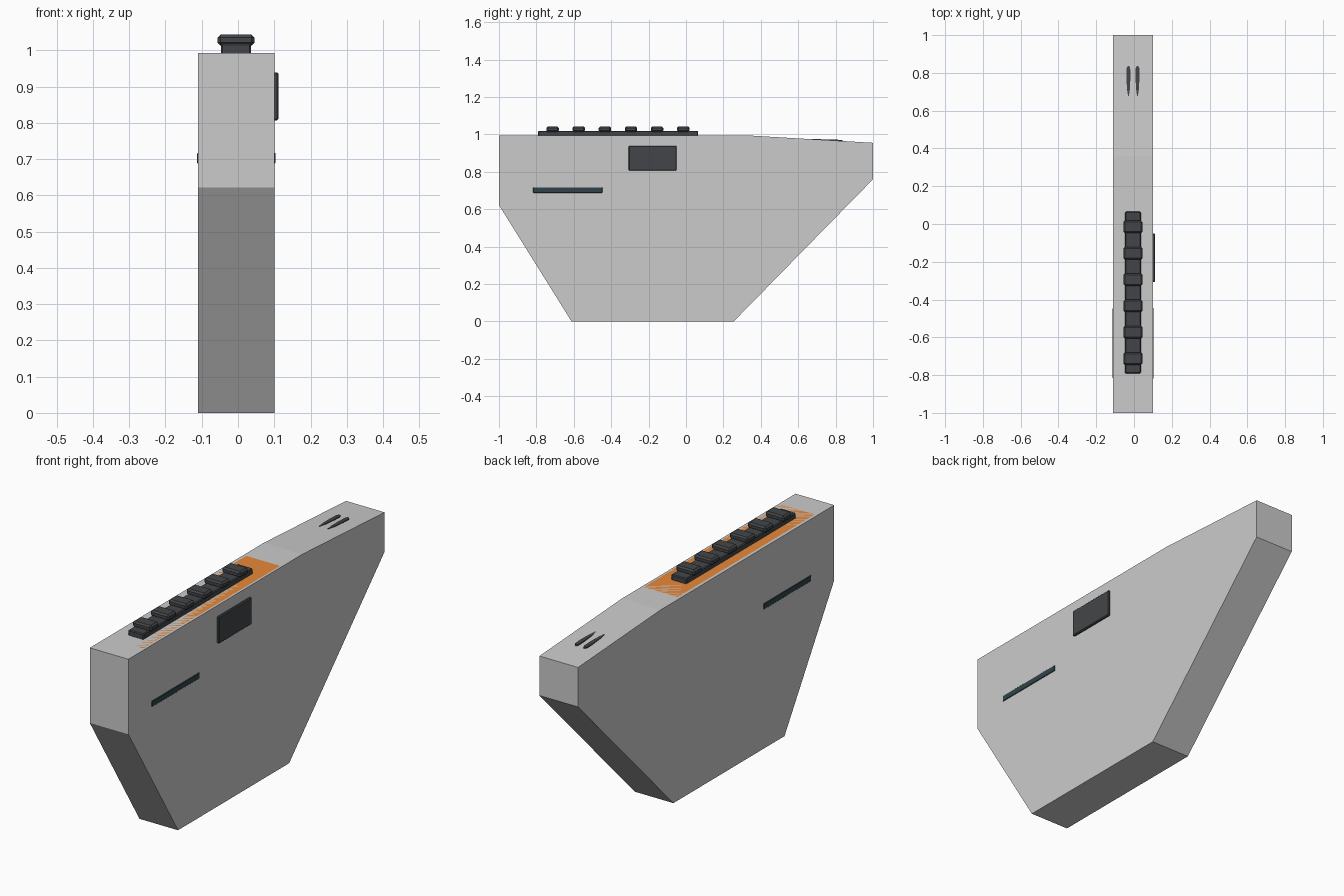
import bpy, bmesh

if "Cube" in bpy.data.objects:
    bpy.data.objects.remove(bpy.data.objects["Cube"])


def material(name, color):
    m = bpy.data.materials.new(name)
    m.diffuse_color = (*color, 1)
    m.use_nodes = True
    m.node_tree.nodes["Principled BSDF"].inputs["Base Color"].default_value = m.diffuse_color
    return m


DARK = material("dark_polymer", (0.055, 0.06, 0.065))
TEAL = material("dark_slot", (0.03, 0.055, 0.065))
ORANGE = material("orange_insert", (0.8, 0.25, 0.04))


def finish(name, bm, mat=None):
    bmesh.ops.recalc_face_normals(bm, faces=bm.faces)
    mesh = bpy.data.meshes.new(name)
    bm.to_mesh(mesh)
    bm.free()
    obj = bpy.data.objects.new(name, mesh)
    bpy.context.collection.objects.link(obj)
    if mat:
        mesh.materials.append(mat)
    return obj


def box(name, x, y, z, mat, bevel=0.0):
    """Box from (min, max) ranges, with optional edge chamfer."""
    bm = bmesh.new()
    bmesh.ops.create_cube(bm, size=1)
    for v in bm.verts:
        for i, (lo, hi) in enumerate((x, y, z)):
            v.co[i] = lo if v.co[i] < 0 else hi
    if bevel:
        bmesh.ops.bevel(bm, geom=bm.edges[:], offset=bevel, segments=1,
                        affect='EDGES')
    return finish(name, bm, mat)


def extrude_outline(name, points, offset, mat=None):
    bm = bmesh.new()
    face = bm.faces.new([bm.verts.new(p) for p in points])
    ext = bmesh.ops.extrude_face_region(bm, geom=[face])
    bmesh.ops.translate(bm, vec=offset, verts=[
        g for g in ext["geom"] if isinstance(g, bmesh.types.BMVert)])
    return finish(name, bm, mat)


X0, X1, CX = -0.110, 0.101, -0.0055
TOP = 0.993

# Slab body: side profile extruded across the width
profile = [(-1, 0.622), (-0.612, 0), (0.255, 0), (1, 0.76),
           (1, 0.955), (0.357, TOP), (-1, TOP)]
extrude_outline("body", [(X0, y, z) for y, z in profile], (X1 - X0, 0, 0))

# Orange insert set flush in the top, under the rail
box("top_insert", (-0.095, 0.09), (-0.87, 0.2), (TOP - 0.02, TOP), ORANGE)

# Rail base and its row of chamfered teeth
box("rail_base", (CX - 0.0415, CX + 0.0415), (-0.791, 0.065),
    (TOP - 0.008, 1.019), DARK, 0.004)
for i in range(6):
    y = -0.713 + i * 0.1396
    box(f"rail_tooth_{i + 1}", (CX - 0.051, CX + 0.051),
        (y - 0.033, y + 0.033), (1.013, 1.043), DARK, 0.008)

# Raised plate on the right side
box("side_plate", (X1 - 0.01, 0.112), (-0.307, -0.05), (0.807, 0.939),
    DARK, 0.004)

# Long slots on both sides
for side, x in (("left", (X0 - 0.003, X0 + 0.01)),
                ("right", (X1 - 0.01, X1 + 0.003))):
    box(f"slot_{side}", x, (-0.818, -0.446), (0.688, 0.717), TEAL, 0.002)

# Pair of tapered marks on the sloping rear top
half = [(0.002, 0.677), (0.008, 0.715), (0.0105, 0.78), (0.0095, 0.825),
        (0.004, 0.836)]
outline = half + [(-x, y) for x, y in reversed(half)]
for side, cx in (("left", -0.0295), ("right", 0.0185)):
    pts = [(cx + x, y, 0.9755 - 0.03 * (y - 0.677)) for x, y in outline]
    extrude_outline(f"rear_mark_{side}", pts, (0, 0, -0.02), DARK)
